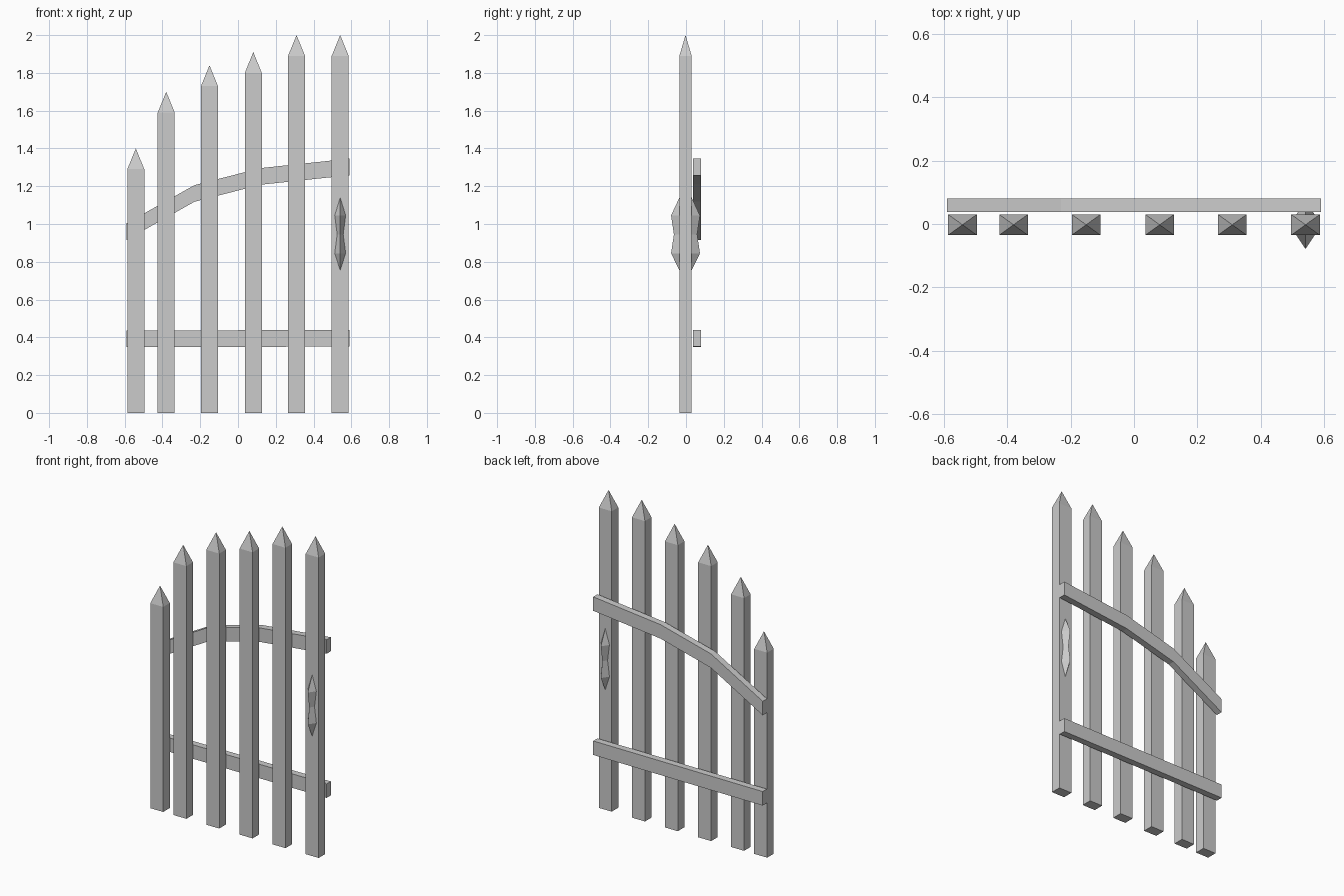
import bpy

if "Cube" in bpy.data.objects:
    bpy.data.objects.remove(bpy.data.objects["Cube"])

Y0, Y1 = -0.035, 0.03          # picket faces
YM = (Y0 + Y1) / 2


def make(name, verts, faces):
    mesh = bpy.data.meshes.new(name)
    mesh.from_pydata(verts, [], faces)
    obj = bpy.data.objects.new(name, mesh)
    bpy.context.collection.objects.link(obj)
    return obj


def picket(name, x, top):
    # square post with a pyramid tip
    h = 0.045
    ring = [(x - h, Y0), (x + h, Y0), (x + h, Y1), (x - h, Y1)]
    verts = [(a, b, z) for z in (0, top - 0.11) for a, b in ring] + [(x, YM, top)]
    faces = [(3, 2, 1, 0)]
    for i in range(4):
        j = (i + 1) % 4
        faces += [(i, j, j + 4, i + 4), (i + 4, j + 4, 8)]
    make(name, verts, faces)


def rail(name, path, y0=0.038, y1=0.08, hz=0.044):
    # rectangular bar following centre points in x, z
    verts, n = [], len(path)
    for x, z in path:
        verts += [(x, y0, z - hz), (x, y1, z - hz), (x, y1, z + hz), (x, y0, z + hz)]
    faces = [(0, 1, 2, 3), tuple(4 * n - k for k in (1, 2, 3, 4))]
    for s in range(n - 1):
        for i in range(4):
            j = (i + 1) % 4
            faces.append((4 * s + i, 4 * s + 4 + i, 4 * s + 4 + j, 4 * s + j))
    make(name, verts, faces)


def handle(name, face_y, side):
    # triangular-section grip with pinched waist and pointed ends
    x = 0.541
    verts = [(x, face_y, 0.755)]
    for z, w, d in ((0.845, 0.029, 0.044), (0.945, 0.016, 0.029), (1.045, 0.029, 0.044)):
        verts += [(x - w, face_y, z), (x, face_y + side * d, z), (x + w, face_y, z)]
    verts.append((x, face_y, 1.14))
    faces = []
    for i in range(3):
        j = (i + 1) % 3
        faces += [(0, 1 + j, 1 + i), (7 + i, 7 + j, 10)]
        for a in (1, 4):
            faces.append((a + i, a + j, a + j + 3, a + i + 3))
    if side > 0:
        faces = [f[::-1] for f in faces]
    make(name, verts, faces)


# pickets rising toward the latch side
for k, (x, top) in enumerate([(-0.541, 1.4), (-0.38, 1.7), (-0.151, 1.84),
                              (0.081, 1.91), (0.31, 2.0), (0.541, 2.0)]):
    picket(f"picket_{k + 1}", x, top)

# back rails
rail("lower_rail", [(-0.59, 0.392), (0.59, 0.395)])
rail("upper_rail", [(-0.59, 0.96), (-0.23, 1.162), (0.12, 1.252), (0.59, 1.302)])

# handles on both faces of the last picket
handle("front_handle", Y0, -1)
handle("back_handle", Y1, 1)
